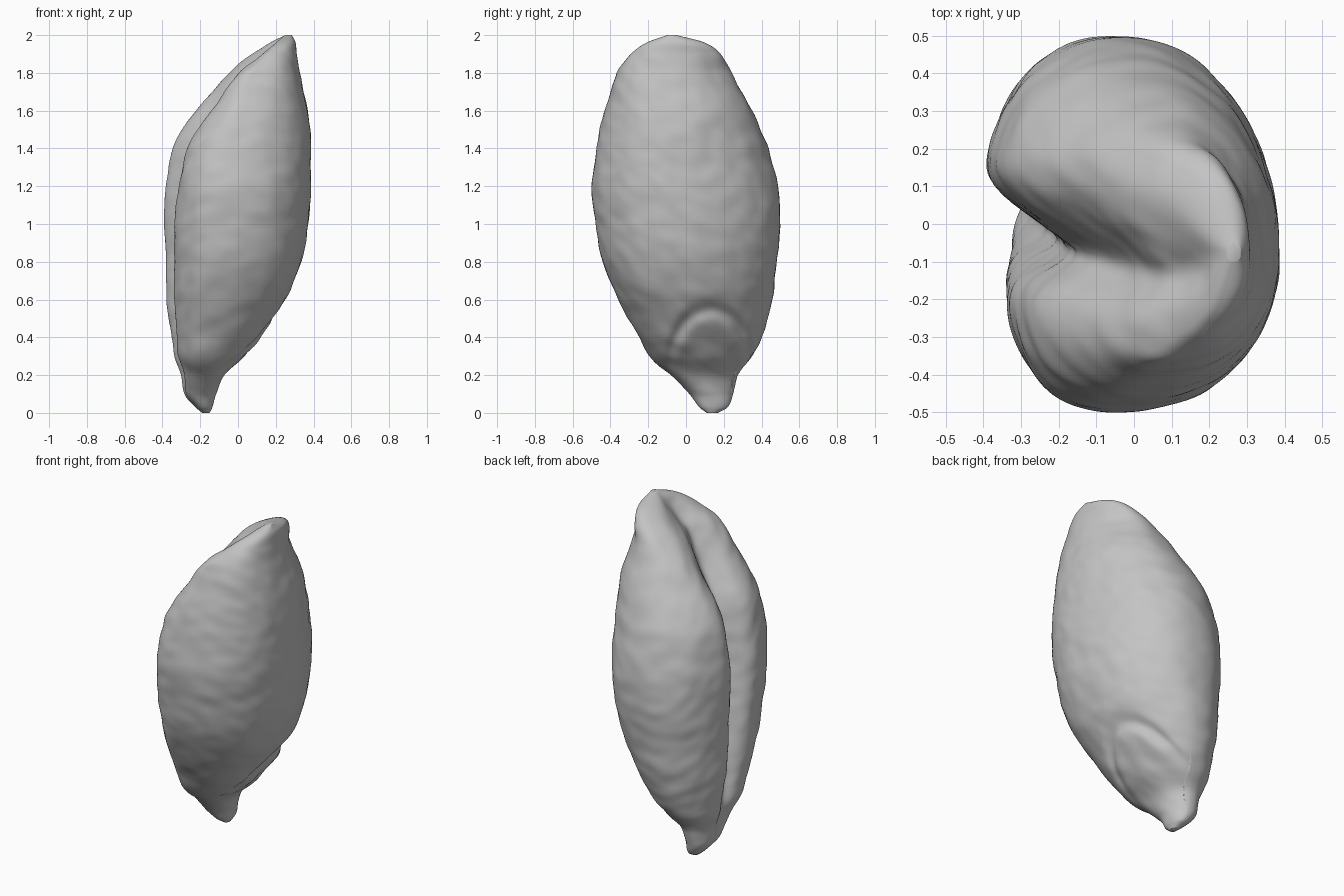
import bpy, bmesh
from math import sin, cos, pi, exp, sqrt, tanh
from mathutils import Vector, noise

old = bpy.data.objects.get("Cube")
if old:
    bpy.data.objects.remove(old, do_unlink=True)

# Outline of the grain: height, x min, x max, y min, y max
OUTLINE = [
    (0, -.19, -.15, .11, .17), (.03, -.225, -.135, .07, .22),
    (.1, -.285, -.115, .02, .25), (.2, -.30, -.07, -.08, .275),
    (.3, -.335, .04, -.19, .35), (.4, -.35, .125, -.25, .4),
    (.6, -.378, .25, -.36, .455), (.8, -.382, .335, -.44, .482),
    (1, -.39, .37, -.48, .502), (1.2, -.38, .385, -.5, .485),
    (1.4, -.345, .385, -.475, .435), (1.5, -.295, .38, -.455, .395),
    (1.6, -.22, .37, -.43, .35), (1.8, -.05, .325, -.37, .235),
    (1.9, .08, .31, -.29, .18), (1.96, .17, .305, -.21, .1), (2, .25, .285, -.1, -.05)]
# Crease: height, y position, front width, rear width, depth share, lobe offset
CREASE = [
    (0, .13, .05, .04, .01, 0), (.2, .11, .06, .045, .08, .015),
    (.5, .08, .1, .045, .18, .025), (1, .05, .13, .05, .25, .04),
    (1.4, .02, .14, .07, .28, .055), (1.6, -.01, .15, .1, .33, .06),
    (1.8, -.04, .15, .15, .4, .06), (1.92, -.05, .12, .12, .35, .04),
    (2, -.07, .05, .05, .1, 0)]
RINGS, SEGMENTS = 180, 240


def sample(table, z):
    """Smooth interpolation of the table rows at height z."""
    i = max(k for k in range(len(table) - 1) if table[k][0] <= z)
    p, q = table[i], table[i + 1]
    before, after = table[max(i - 1, 0)], table[min(i + 2, len(table) - 1)]
    h = q[0] - p[0]
    t = (z - p[0]) / h
    row = []
    for k in range(1, len(p)):
        m = (q[k] - before[k]) / (q[0] - before[0]) * h
        n = (after[k] - p[k]) / (after[0] - p[0]) * h
        d = q[k] - p[k]
        row.append(p[k] + t * (m + t * (3 * d - 2 * m - n + t * (m + n - 2 * d))))
    return row


def fit(values, low, high):
    a, b = min(values), max(values)
    return [low + (v - a) * (high - low) / (b - a) for v in values]


def superpower(v, e):
    return abs(v) ** e * (1 if v > 0 else -1)


def section(z):
    """One closed cross-section with the folded crease on the -x side."""
    x0, x1, y0, y1 = sample(OUTLINE, z)
    crease_y, front, rear, share, offset = sample(CREASE, z)
    cx, a = (x0 + x1) / 2, (x1 - x0) / 2
    cy, b = (y0 + y1) / 2, (y1 - y0) / 2
    xs, ys = [], []
    for i in range(SEGMENTS):
        t = 2 * pi * i / SEGMENTS
        # fuller towards the front lobe, flatter on the opposite shoulder
        skew = 1 - .035 * cos(3 * (t - pi / 4))
        x = cx + a * skew * superpower(cos(t), .9)
        y = cy + b * skew * superpower(sin(t), .9)
        left = max(0, -cos(t))
        # the rear lobe bulges further than the front one
        x -= offset * tanh(3 * (y - crease_y) / b) * left ** 1.5
        # gentle slope on the front lobe, steep fold under the rear one
        u = (y - crease_y) / (rear if y > crease_y else front)
        dent = share * 2 * a * exp(-abs(u) ** 1.7) * min(1, left * 2)
        x += dent
        y -= dent * .42
        xs.append(x)
        ys.append(y)
    return [Vector((x, y, z)) for x, y in zip(fit(xs, x0, x1), fit(ys, y0, y1))]


def germ_dent(p):
    """Arched groove around the germ, low on the +x side."""
    e = sqrt(((p.y - .13) / .23) ** 2 + ((p.z - .24) / .33) ** 2)
    arch = min(1, max(0, (p.z - .15) / .25))
    groove = .026 * exp(-((e - .93) / .13) ** 2)
    hollow = .012 * exp(-((e - .45) / .25) ** 2)
    return groove * arch + hollow * min(1, p.z * 3)


# Grain skin
bm = bmesh.new()
rings = []
for r in range(RINGS + 1):
    z = 1 - cos(pi * r / RINGS)
    rings.append([bm.verts.new(p) for p in section(min(z, 2))])
for lower, upper in zip(rings, rings[1:]):
    for i in range(SEGMENTS):
        j = (i + 1) % SEGMENTS
        bm.faces.new((lower[i], lower[j], upper[j], upper[i]))
bm.faces.new(rings[0][::-1])
bm.faces.new(rings[-1])
bm.normal_update()

# Germ and fine wrinkles
for v in bm.verts:
    p, n = v.co.copy(), v.normal.copy()
    fade = min(1, 8 * p.z, 8 * (2 - p.z))
    wrinkle = noise.noise(Vector((p.x * 8, p.y * 11, p.z * 13 + p.y * 5))) * .005
    swell = noise.noise(p * 5 + Vector((3, 1, 7))) * .006
    v.co += n * (wrinkle + swell) * fade
    if n.x > 0 and p.x > -.2 + p.z * .3:
        v.co.x -= germ_dent(p) * min(1, n.x * 2)
bmesh.ops.recalc_face_normals(bm, faces=bm.faces)

mesh = bpy.data.meshes.new("grain")
bm.to_mesh(mesh)
bm.free()
mesh.shade_smooth()
grain = bpy.data.objects.new("grain", mesh)
bpy.context.collection.objects.link(grain)

# Plain grey material
grey = bpy.data.materials.new("plain grey")
grey.use_nodes = True
colour = (.55, .55, .55, 1)
grey.diffuse_color = colour
grey.node_tree.nodes["Principled BSDF"].inputs["Base Color"].default_value = colour
mesh.materials.append(grey)
